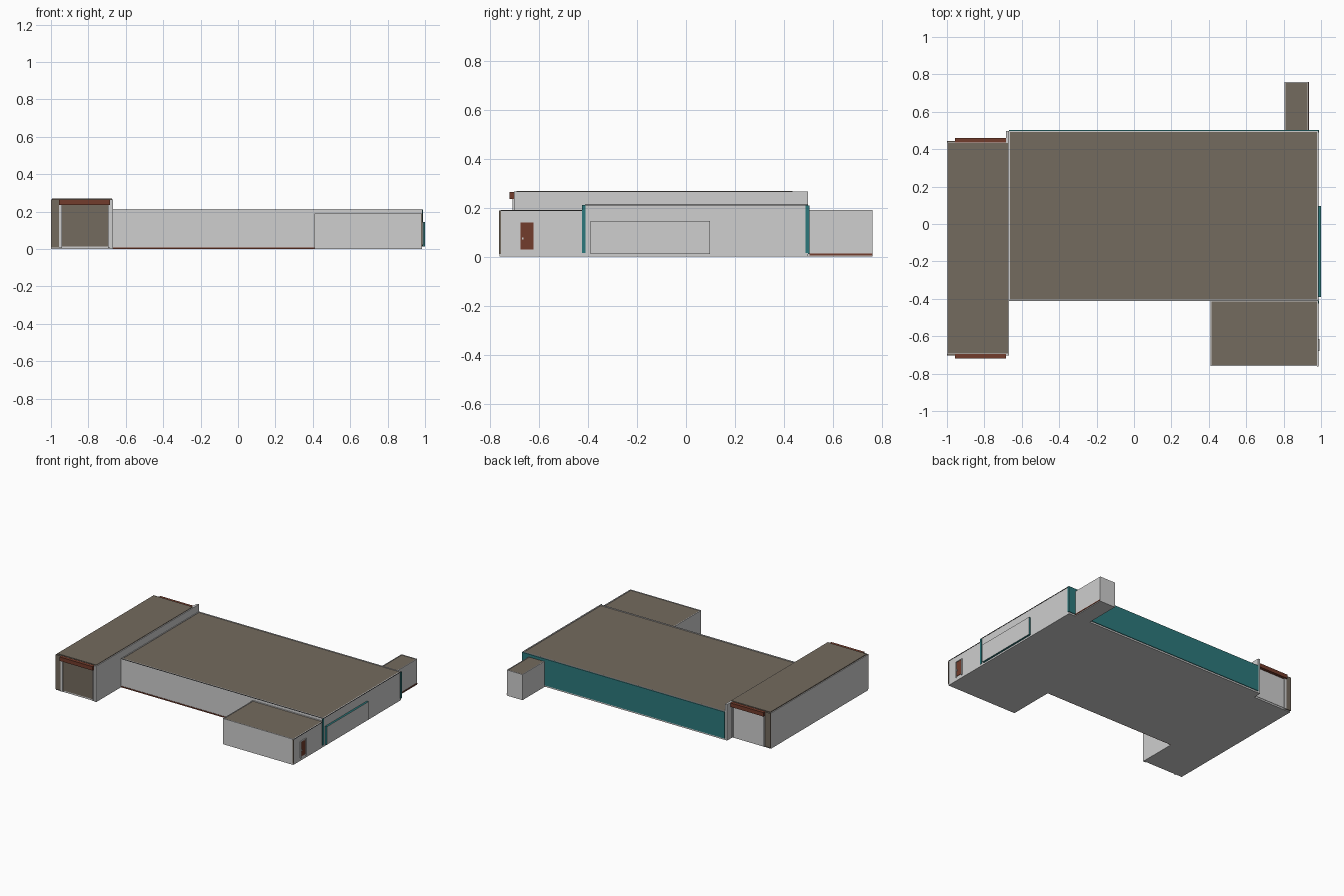
import bpy, bmesh

if "Cube" in bpy.data.objects:
    bpy.data.objects.remove(bpy.data.objects["Cube"])


def material(name, rgb):
    m = bpy.data.materials.new(name)
    m.diffuse_color = (*rgb, 1)
    m.use_nodes = True
    m.node_tree.nodes["Principled BSDF"].inputs["Base Color"].default_value = m.diffuse_color
    return m


WALL = material("light_grey_wall", (0.62, 0.62, 0.62))
ROOF = material("taupe_roof", (0.175, 0.145, 0.112))
TEAL = material("teal_cladding", (0.025, 0.19, 0.2))
RED = material("rust_brown", (0.17, 0.045, 0.025))
DARK = material("dark_trim", (0.03, 0.03, 0.03))


def box(name, x, y, z, mat, top=None, rim=0.0, drop=0.0, front=None):
    """Box from (min, max) spans. top: roof colour, sunk behind a parapet rim.
    front: colour of the +x face only."""
    bm = bmesh.new()
    bmesh.ops.create_cube(bm, size=1)
    for v in bm.verts:
        v.co = [s[0] if c < 0 else s[1] for c, s in zip(v.co, (x, y, z))]
    bm.normal_update()
    mats = [mat]
    if top:
        mats.append(top)
        roof = max(bm.faces, key=lambda f: f.normal.z)
        if rim:
            bmesh.ops.inset_region(bm, faces=[roof], thickness=rim)
            rv = list(roof.verts)
            # second zero-width inset gives the parapet its inner wall
            ring = bmesh.ops.extrude_discrete_faces(bm, faces=[roof])["faces"]
            roof = ring[0]
            bmesh.ops.translate(bm, verts=list(roof.verts), vec=(0, 0, -drop))
        roof.material_index = 1
    if front:
        mats.append(front)
        max(bm.faces, key=lambda f: f.normal.x).material_index = len(mats) - 1
    me = bpy.data.meshes.new(name)
    bm.to_mesh(me)
    bm.free()
    for m in mats:
        me.materials.append(m)
    ob = bpy.data.objects.new(name, me)
    bpy.context.collection.objects.link(ob)
    return ob


# Main hall and the two annexes, each with a low parapet
box("main_hall", (-0.67, 0.985), (-0.41, 0.498), (0, 0.212), WALL, ROOF, 0.009, 0.004)
box("front_annex", (0.408, 0.985), (-0.76, -0.41), (0, 0.19), WALL, ROOF, 0.008, 0.003)
box("back_annex", (0.805, 0.933), (0.498, 0.76), (0, 0.19), WALL, ROOF, 0.007, 0.003)

# Loading wing on the left: body, roof slab, and tall fin wall beside the hall
box("loading_wing", (-1.0, -0.685), (-0.695, 0.436), (0, 0.263), WALL)
box("wing_roof", (-0.994, -0.675), (-0.692, 0.434), (0.263, 0.269), ROOF)
box("wing_fin_wall", (-0.685, -0.668), (-0.702, 0.498), (0, 0.265), WALL)

# Both ends of the wing: shutter, posts, canopy (s = outward direction)
for end, y0, s, door_mat in (("front", -0.695, -1, ROOF), ("back", 0.436, 1, WALL)):
    def span(a, b):
        return tuple(sorted((y0 + s * a, y0 + s * b)))
    box(end + "_shutter", (-0.942, -0.695), span(0, 0.003), (0.012, 0.235), door_mat)
    box(end + "_corner_pier", (-1.0, -0.956), span(0, 0.008), (0.008, 0.264), ROOF)
    box(end + "_post_left", (-0.956, -0.942), span(0, 0.012), (0.005, 0.235), WALL)
    box(end + "_post_right", (-0.695, -0.685), span(0, 0.012), (0.005, 0.235), WALL)
    box(end + "_canopy", (-0.956, -0.685), span(0, 0.024), (0.235, 0.264), RED)

# Teal cladding along the back and at the right corners of the hall
box("back_cladding", (-0.668, 0.986), (0.498, 0.503), (0.012, 0.208), TEAL)
box("corner_trim_back", (0.985, 0.989), (0.488, 0.503), (0.015, 0.208), TEAL)
box("corner_trim_front", (0.985, 0.989), (-0.424, -0.41), (0.015, 0.21), TEAL)

# Rust skirting along the front of the hall and the side of the back annex
box("front_skirting", (-0.668, 0.408), (-0.413, -0.41), (0, 0.009), RED)
box("annex_skirting", (0.933, 0.936), (0.503, 0.76), (0.006, 0.013), RED)

# Corner strip of the front annex
box("annex_corner_strip", (0.978, 0.987), (-0.762, -0.755), (0.012, 0.186), ROOF)

# Wall panel on the right side, grey face with teal edges
box("side_panel", (0.985, 1.0), (-0.39, 0.097), (0.012, 0.145), TEAL, front=WALL)

# Entrance door on the right side of the front annex
box("entrance_door", (0.985, 0.988), (-0.674, -0.622), (0.03, 0.139), RED)
for i, y in enumerate((-0.68, -0.622)):
    box("door_jamb_%d" % i, (0.985, 0.991), (y, y + 0.006), (0.02, 0.142), WALL)
box("door_lintel", (0.985, 0.991), (-0.68, -0.616), (0.139, 0.144), WALL)
box("door_handle", (0.988, 0.992), (-0.669, -0.663), (0.07, 0.078), WALL)

# Thin dark flashing on the outer roof edges
box("hall_flashing_front", (-0.668, 0.985), (-0.412, -0.41), (0.208, 0.212), DARK)
box("hall_flashing_right", (0.985, 0.987), (-0.41, 0.498), (0.208, 0.212), DARK)
box("annex_flashing_right", (0.985, 0.987), (-0.755, -0.424), (0.186, 0.19), DARK)
